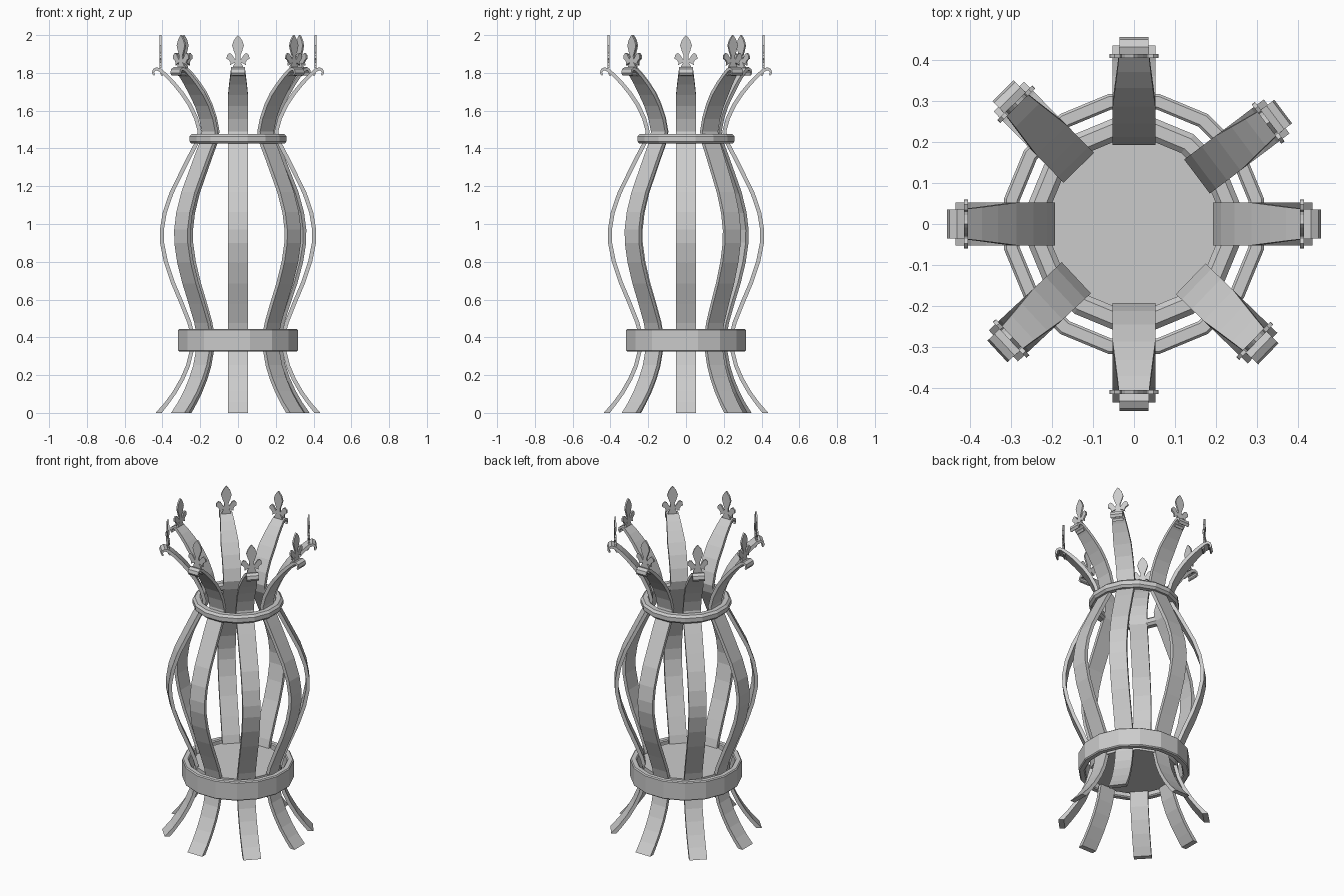
import bpy, bmesh
from math import radians, cos, sin, pi
from mathutils import Vector, Matrix

if "Cube" in bpy.data.objects:
    bpy.data.objects.remove(bpy.data.objects["Cube"])

ANGLES = [0, 37, 90, 134.5, 180, 223, 270, 316]


def make_object(name, bm, angle=0):
    bmesh.ops.recalc_face_normals(bm, faces=bm.faces)
    me = bpy.data.meshes.new(name)
    bm.to_mesh(me)
    bm.free()
    ob = bpy.data.objects.new(name, me)
    ob.rotation_euler.z = radians(angle)
    bpy.context.collection.objects.link(ob)
    return ob


def sweep(bm, stations):
    """Bar through (r, z, half width, thickness) stations in the xz plane."""
    rings = []
    for i, (r, z, w, t) in enumerate(stations):
        a = stations[max(i - 1, 0)]
        b = stations[min(i + 1, len(stations) - 1)]
        d = Vector((b[0] - a[0], b[1] - a[1])).normalized()
        n = Vector((d.y, -d.x)) * t / 2
        if z == 0:
            n = Vector((0.016, 0))      # foot is cut level with the ground
        rings.append([bm.verts.new((r + s * n.x, y, z + s * n.y))
                      for s, y in ((1, -w), (1, w), (-1, w), (-1, -w))])
    for p, q in zip(rings, rings[1:]):
        for k in range(4):
            bm.faces.new((p[k], p[(k + 1) % 4], q[(k + 1) % 4], q[k]))
    bm.faces.new(rings[0])
    bm.faces.new(rings[-1])


def lathe(name, profile, n=16):
    """Closed profile turned around the z axis."""
    bm = bmesh.new()
    cols = []
    for i in range(n):
        a = 2 * pi * (i + 0.5) / n
        cols.append([bm.verts.new((r * cos(a), r * sin(a), z)) for r, z in profile])
    m = len(profile)
    for i in range(n):
        p, q = cols[i], cols[(i + 1) % n]
        for k in range(m):
            bm.faces.new((p[k], q[k], q[(k + 1) % m], p[(k + 1) % m]))
    return make_object(name, bm)


def band(name, r0, r1, z0, z1, c):
    return lathe(name, [(r0, z0 + c), (r0 + c, z0), (r1 - c, z0), (r1, z0 + c),
                        (r1, z1 - c), (r1 - c, z1), (r0 + c, z1), (r0, z1 - c)])


W, T = 0.052, 0.021
PATH = [(.42, 0), (.378, .05), (.335, .11), (.295, .18), (.265, .25), (.245, .33),
        (.24, .41), (.258, .48), (.298, .58), (.345, .69), (.382, .80), (.402, .90),
        (.403, .97), (.388, 1.06), (.352, 1.165), (.305, 1.26), (.255, 1.36),
        (.213, 1.44), (.203, 1.49), (.222, 1.56), (.255, 1.63), (.295, 1.69)]
TIP = [(.34, 1.745, .046, .02), (.378, 1.785, .041, .019), (.412, 1.815, .037, .018),
       (.432, 1.822, .036, .016), (.445, 1.815, .036, .014), (.45, 1.80, .036, .012),
       (.443, 1.787, .036, .008)]

# Right half of the finial outline (across, z)
FINIAL = [(.028, 1.825), (.024, 1.84), (.014, 1.855), (.03, 1.848), (.042, 1.84),
          (.04, 1.855), (.048, 1.868), (.06, 1.875), (.059, 1.893), (.047, 1.905),
          (.034, 1.9), (.024, 1.884), (.014, 1.87), (.012, 1.89), (.022, 1.915),
          (.031, 1.945), (.022, 1.972), (.008, 1.992), (0, 2.0)]

for a in ANGLES:
    # Curved strap with outward foot and tapered top, curling over at the tip
    bm = bmesh.new()
    sweep(bm, [(r, z, W, T) for r, z in PATH] + TIP)
    make_object("strap", bm, a)

    # Small scroll returning under the strap tip
    bm = bmesh.new()
    sweep(bm, [(.40, 1.807, .03, .012), (.406, 1.795, .03, .012), (.40, 1.785, .03, .008)])
    make_object("tip_scroll", bm, a)

    # Three-leaf finial standing on the tip
    bm = bmesh.new()
    outline = FINIAL + [(-x, z) for x, z in reversed(FINIAL[:-1])]
    face = bm.faces.new([bm.verts.new((.405, x, z)) for x, z in outline])
    ext = bmesh.ops.extrude_face_region(bm, geom=[face])
    bmesh.ops.translate(bm, vec=(.01, 0, 0),
                        verts=[v for v in ext["geom"] if isinstance(v, bmesh.types.BMVert)])
    make_object("leaf_finial", bm, a)

# Bands that hold the straps together
band("lower_band", .285, .323, .325, .445, .006)
band("upper_ring", .208, .263, 1.425, 1.477, .013)

# Round floor plate inside the lower band
bm = bmesh.new()
bmesh.ops.create_cone(bm, cap_ends=True, segments=16, radius1=.255, radius2=.255, depth=.1,
                      matrix=Matrix.Translation((0, 0, .385)) @ Matrix.Rotation(pi / 16, 4, 'Z'))
make_object("floor_plate", bm)
